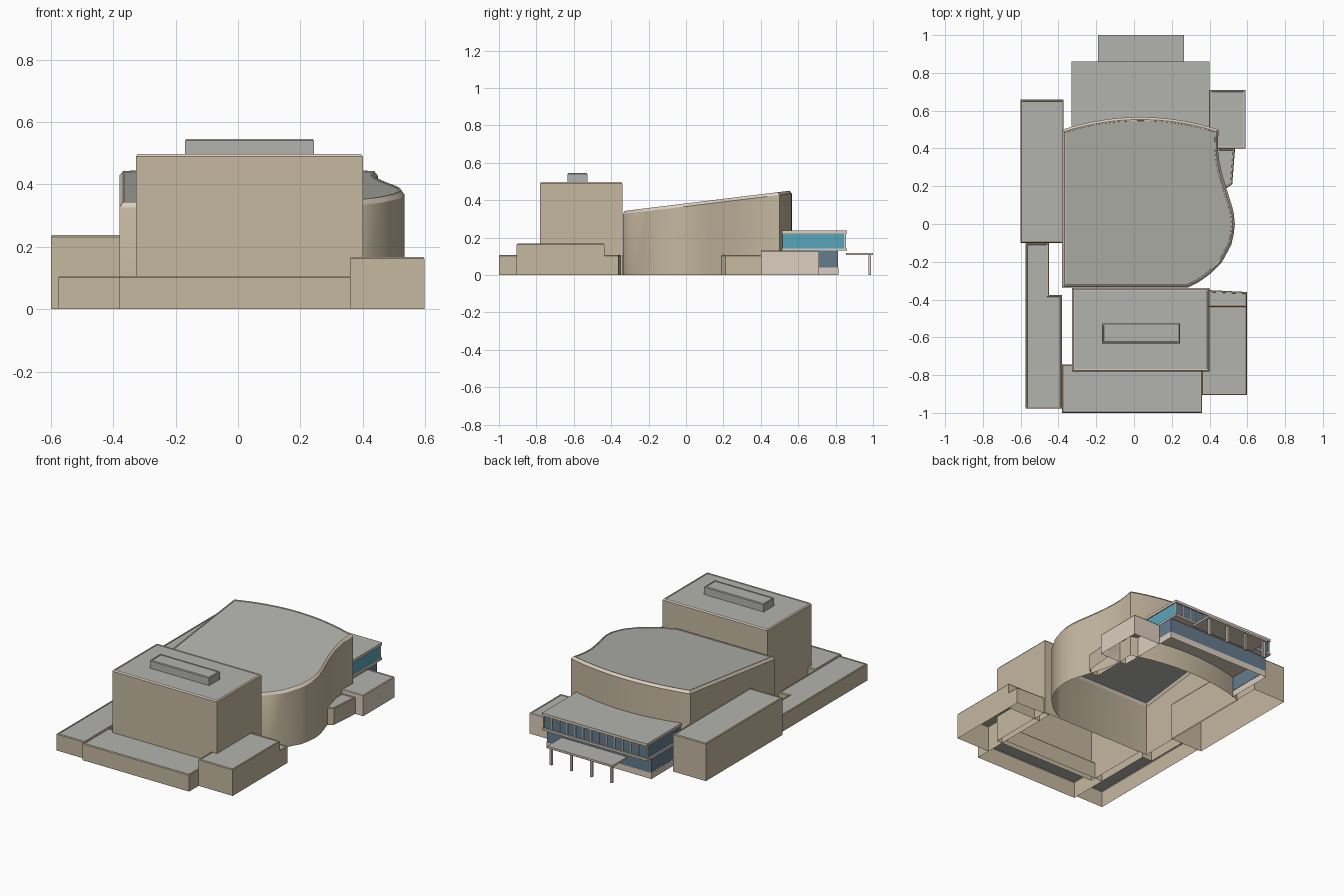
import bpy, bmesh, math

if "Cube" in bpy.data.objects:
    bpy.data.objects.remove(bpy.data.objects["Cube"])


def mat(name, r, g, b):
    m = bpy.data.materials.new(name)
    m.diffuse_color = (r, g, b, 1)
    m.use_nodes = True
    m.node_tree.nodes["Principled BSDF"].inputs["Base Color"].default_value = m.diffuse_color
    return m


STONE = mat("stone", 0.56, 0.48, 0.35)
CREAM = mat("cream", 0.72, 0.62, 0.52)
ROOF = mat("roof_grey", 0.45, 0.45, 0.42)
TEAL = mat("teal_glass", 0.10, 0.38, 0.50)
SLATE = mat("slate_glass", 0.13, 0.20, 0.27)


def finish(name, bm, mats):
    me = bpy.data.meshes.new(name)
    bm.to_mesh(me)
    bm.free()
    for m in mats:
        me.materials.append(m)
    ob = bpy.data.objects.new(name, me)
    bpy.context.collection.objects.link(ob)
    return ob


def rect(x0, x1, y0, y1):
    return [(x0, y0), (x1, y0), (x1, y1), (x0, y1)]


def block(name, outline, top, z0=0.0, wall=STONE, coping=STONE, roof=ROOF,
          slope=0.0, lip=0.005, width=0.006):
    """Open-bottomed walls with a chamfered coping and a slightly sunk roof."""
    bm = bmesh.new()
    low = [bm.verts.new((x, y, z0)) for x, y in outline]
    high = [bm.verts.new((x, y, top - lip + slope * y)) for x, y in outline]
    n = len(outline)
    for i in range(n):
        j = (i + 1) % n
        bm.faces.new((low[i], low[j], high[j], high[i]))
    cap = bm.faces.new(high)
    bm.normal_update()
    for thick, depth in ((lip * 0.7, lip), (width, 0), (0.001, -0.003)):
        ring = bmesh.ops.inset_region(bm, faces=[cap], thickness=thick,
                                      depth=depth, use_even_offset=True)
        for f in ring["faces"]:
            f.material_index = 1
        bm.normal_update()
    cap.material_index = 2
    return finish(name, bm, [wall, coping, roof])


def box(name, x0, x1, y0, y1, z0, z1, m, top=None):
    """Plain closed box, optionally with a different top material."""
    bm = bmesh.new()
    bmesh.ops.create_cube(bm, size=1)
    for v in bm.verts:
        v.co = ((x0 + x1) / 2 + v.co.x * (x1 - x0),
                (y0 + y1) / 2 + v.co.y * (y1 - y0),
                (z0 + z1) / 2 + v.co.z * (z1 - z0))
    bm.normal_update()
    for f in bm.faces:
        f.material_index = int(top is not None and f.normal.z > 0.5)
    return finish(name, bm, [m] + ([top] if top else []))


def walls(name, pts, z0, z1, m):
    """Open run of upright panels along a path."""
    bm = bmesh.new()
    a = [bm.verts.new((x, y, z0)) for x, y in pts]
    b = [bm.verts.new((x, y, z1)) for x, y in pts]
    for i in range(len(pts) - 1):
        bm.faces.new((a[i], a[i + 1], b[i + 1], b[i]))
    return finish(name, bm, [m])


# Stage tower and rooftop plant box
block("stage_tower", rect(-0.327, 0.40, -0.78, -0.34), 0.497, coping=CREAM, lip=0.008)
block("tower_roof_plant", rect(-0.17, 0.243, -0.633, -0.527), 0.545, z0=0.49,
      wall=ROOF, coping=ROOF)

# Auditorium: wavy side, bowed rear wall, tilted roof
side = [(-0.38, -0.337), (0.285, -0.337), (0.345, -0.306), (0.40, -0.267),
        (0.465, -0.203), (0.515, -0.11), (0.528, -0.055), (0.534, 0.0),
        (0.528, 0.06), (0.513, 0.115), (0.49, 0.185), (0.468, 0.26),
        (0.452, 0.33), (0.444, 0.40), (0.445, 0.45)]
cx, half = 0.034, 0.414
arc = []
for i in range(17):
    t = 1 - i / 8
    arc.append((cx + half * t, 0.50 + 0.066 * (1 - t * t)))
hall = block("auditorium", side + arc, 0.383, coping=CREAM, slope=0.122,
             lip=0.016, width=0.006)
bpy.ops.object.select_all(action='DESELECT')
hall.select_set(True)
bpy.context.view_layer.objects.active = hall
bpy.ops.object.shade_smooth_by_angle(angle=math.radians(30))

# Low wings around the hall and tower
block("left_wing", rect(-0.60, -0.372, -0.10, 0.66), 0.237)
block("left_low_wing", [(-0.575, -0.978), (-0.38, -0.978), (-0.38, -0.375),
                        (-0.45, -0.375), (-0.45, -0.10), (-0.575, -0.10)], 0.107)
block("front_wing", rect(-0.38, 0.36, -1.0, -0.745), 0.107)
block("right_front_wing", rect(0.36, 0.597, -0.905, -0.437), 0.168)
block("right_link", [(0.36, -0.437), (0.597, -0.437), (0.597, -0.36), (0.36, -0.348)], 0.107)
block("side_porch", [(0.44, 0.19), (0.49, 0.19), (0.52, 0.21), (0.535, 0.40), (0.44, 0.40)], 0.107)
block("right_rear_block", rect(0.40, 0.59, 0.40, 0.71), 0.132, wall=CREAM, coping=CREAM)

# Rear lobby: plinth, lower glazing, floor slab, upper glazing, roof
X0, X1 = -0.33, 0.40


def lobby_path(inset, y_end):
    return [(X1 - inset, 0.505), (X1 - inset, y_end), (X0 + inset, y_end), (X0 + inset, 0.505)]


walls("lobby_plinth", lobby_path(0.0, 0.815), 0, 0.04, CREAM)
walls("lobby_lower_glass", lobby_path(0.002, 0.813), 0.04, 0.131, SLATE)
box("lobby_floor", X0, X1, 0.505, 0.86, 0.13, 0.143, CREAM)
up = lobby_path(0.006, 0.85)
walls("lobby_side_glass", up[:2], 0.143, 0.222, TEAL)
walls("lobby_upper_glass", up[1:], 0.143, 0.222, SLATE)
box("lobby_roof", X0, X1, 0.505, 0.86, 0.221, 0.237, CREAM, ROOF)

# Window mullions on the rear, and corner posts
for i in range(14):
    x = X0 + 0.008 + (X1 - X0 - 0.016) * i / 13
    box("rear_mullion", x - 0.003, x + 0.003, 0.846, 0.855, 0.143, 0.222, CREAM)

# Entrance canopy on four posts
box("canopy", -0.19, 0.265, 0.855, 1.0, 0.106, 0.118, CREAM, ROOF)
for i in range(4):
    x = -0.172 + 0.419 * i / 3
    box("canopy_post", x - 0.007, x + 0.007, 0.976, 0.990, 0, 0.107, CREAM)
